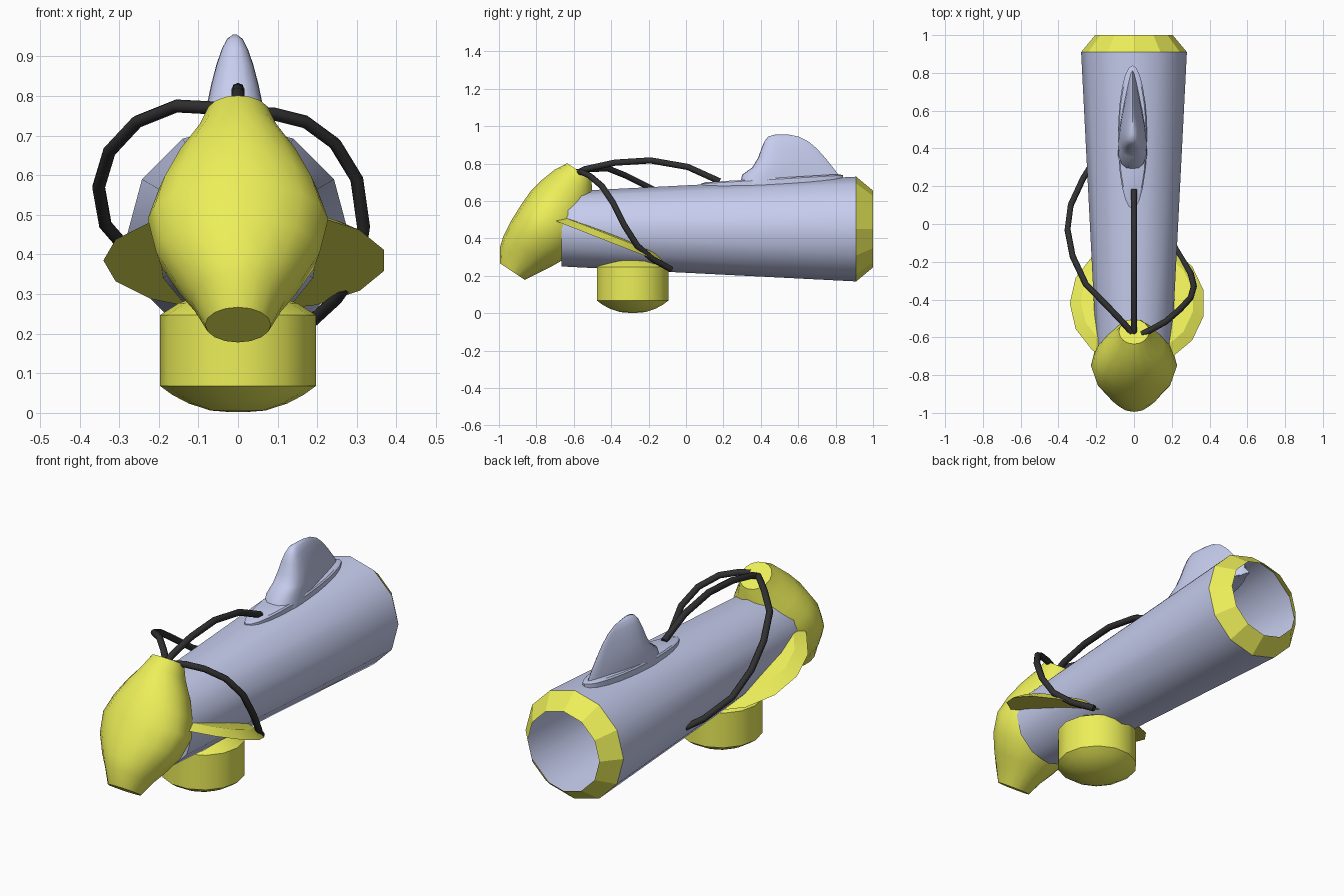
import bpy, bmesh, math
from mathutils import Vector, Matrix

if "Cube" in bpy.data.objects:
    bpy.data.objects.remove(bpy.data.objects["Cube"])


def material(name, rgb):
    m = bpy.data.materials.new(name)
    m.diffuse_color = (*rgb, 1)
    m.use_nodes = True
    m.node_tree.nodes["Principled BSDF"].inputs["Base Color"].default_value = m.diffuse_color
    return m


YELLOW = material("yellow", (0.84, 0.86, 0.10))
BLUE = material("pale_blue", (0.57, 0.61, 0.86))
BLACK = material("black", (0.03, 0.03, 0.03))


def loft(name, rings, mat, cap_start=True, cap_end=True, smooth=None):
    """Skin a list of equal-length point rings."""
    bm = bmesh.new()
    vr = [[bm.verts.new(p) for p in ring] for ring in rings]
    n = len(vr[0])
    for a, b in zip(vr, vr[1:]):
        for i in range(n):
            j = (i + 1) % n
            bm.faces.new((a[i], a[j], b[j], b[i]))
    if cap_start:
        bm.faces.new(vr[0][::-1])
    if cap_end:
        bm.faces.new(vr[-1])
    bmesh.ops.recalc_face_normals(bm, faces=bm.faces)
    me = bpy.data.meshes.new(name)
    bm.to_mesh(me)
    bm.free()
    me.materials.append(mat)
    ob = bpy.data.objects.new(name, me)
    bpy.context.collection.objects.link(ob)
    if smooth:
        bpy.ops.object.select_all(action='DESELECT')
        ob.select_set(True)
        bpy.context.view_layer.objects.active = ob
        bpy.ops.object.shade_smooth_by_angle(angle=math.radians(smooth))
    return ob


def circle(r, h, n, matrix, phase=0.0):
    return [matrix @ Vector((r * math.cos(phase + 2 * math.pi * i / n),
                             r * math.sin(phase + 2 * math.pi * i / n), h))
            for i in range(n)]


def lathe(name, profile, n, matrix, mat, phase=0.0, **kw):
    return loft(name, [circle(r, h, n, matrix, phase) for r, h in profile], mat, **kw)


# Main tube along y, open at the back, with a tapered end ring
along_y = Matrix.Translation((0, 0, 0.45)) @ Matrix.Rotation(-math.pi / 2, 4, 'X')
lathe("main_tube", [(0.20, -0.665), (0.28, 0.91)], 12, along_y, BLUE,
      cap_end=False, smooth=35)
lathe("end_ring", [(0.28, 0.91), (0.205, 1.0)], 12, along_y, YELLOW,
      cap_start=False, cap_end=False)

# Tilted bulb at the front: (distance along axis, half width, front depth, back depth)
axis = Vector((0, 0.556, 0.831))
fwd = Vector((0, -0.831, 0.556))
mid = Vector((0, -0.749, 0.49))
stations = [(-0.322, 0.083, 0.08, 0.08), (-0.25, 0.118, 0.128, 0.12),
            (-0.19, 0.158, 0.146, 0.155), (-0.10, 0.207, 0.157, 0.20),
            (0.0, 0.228, 0.16, 0.215), (0.09, 0.20, 0.158, 0.20),
            (0.178, 0.157, 0.14, 0.165), (0.26, 0.104, 0.114, 0.122),
            (0.322, 0.08, 0.079, 0.079)]
bulb = []
for s, w, f, b in stations:
    ring = []
    for i in range(16):
        a = 2 * math.pi * i / 16
        d = math.sin(a) * (f if math.sin(a) > 0 else b)
        ring.append(mid + axis * s + fwd * d + Vector((w * math.cos(a), 0, 0)))
    bulb.append(ring)
loft("front_bulb", bulb, YELLOW, smooth=40)

# Domed drum underneath
drum = [(0.02, 0.002), (0.07, 0.006), (0.125, 0.024), (0.165, 0.045), (0.197, 0.068),
        (0.197, 0.247), (0.15, 0.277), (0.07, 0.305)]
lathe("lower_drum", drum, 14, Matrix.Translation((0, -0.285, 0)), YELLOW, smooth=35)

# Tilted disc whose sides stick out as wings
tilt = Matrix.Translation((0.018, -0.42, 0.385)) @ Matrix.Rotation(math.radians(-21.3), 4, 'X')
lathe("wing_disc", [(0.358, 0), (0.30, 0.035), (0.15, 0.045)], 15, tilt, YELLOW,
      phase=math.pi, smooth=25)

# Saddle plate under the top fin
plate = []
for k, h in ((1.0, 0.64), (1.0, 0.715), (0.93, 0.722)):
    plate.append([(-0.008 + 0.077 * k * math.cos(a), 0.46 + 0.38 * k * math.sin(a),
                   h + 0.06 * 0.38 * k * math.sin(a))
                  for a in (2 * math.pi * i / 24 for i in range(24))])
loft("fin_base", plate, BLUE, smooth=35)

# Top fin: (z, front y, back y, half width), blunt at the front and sharp behind
levels = [(0.66, 0.28, 0.88, 0.09), (0.74, 0.30, 0.815, 0.086), (0.78, 0.355, 0.785, 0.08),
          (0.83, 0.385, 0.745, 0.068), (0.88, 0.403, 0.70, 0.053), (0.92, 0.42, 0.652, 0.037),
          (0.945, 0.44, 0.60, 0.022), (0.955, 0.475, 0.55, 0.006)]
fin = []
for z, yf, yb, w in levels:
    ring = []
    for i in range(20):
        a = 2 * math.pi * i / 20
        t = (1 - math.cos(a)) / 2
        x = w * math.sin(a) * (1.25 - 0.95 * t)
        ring.append((-0.008 + x, yf + (yb - yf) * t ** 1.3, z))
    fin.append(ring)
loft("top_fin", fin, BLUE, smooth=50)


# Cables from the top of the bulb
def cable(name, pts):
    cu = bpy.data.curves.new(name, 'CURVE')
    cu.dimensions = '3D'
    cu.bevel_depth = 0.0165
    cu.bevel_resolution = 2
    cu.use_fill_caps = True
    sp = cu.splines.new('POLY')
    sp.points.add(len(pts) - 1)
    for p, co in zip(sp.points, pts):
        p.co = (*co, 1)
    cu.materials.append(BLACK)
    ob = bpy.data.objects.new(name, cu)
    bpy.context.collection.objects.link(ob)


cable("centre_cable", [(0, -0.58, 0.75), (0, -0.54, 0.77), (0, -0.38, 0.805), (0, -0.19, 0.817),
                       (0, 0.01, 0.782), (0, 0.18, 0.705)])
cable("left_cable", [(-0.01, -0.575, 0.755), (-0.06, -0.52, 0.77), (-0.155, -0.42, 0.775),
                     (-0.255, -0.32, 0.735), (-0.325, -0.17, 0.66), (-0.352, -0.03, 0.57),
                     (-0.335, 0.10, 0.475), (-0.27, 0.24, 0.40), (-0.22, 0.32, 0.37)])
cable("right_cable", [(0.04, -0.585, 0.755), (0.09, -0.56, 0.755), (0.17, -0.515, 0.735),
                      (0.245, -0.45, 0.68), (0.30, -0.39, 0.59), (0.317, -0.33, 0.47),
                      (0.30, -0.26, 0.36), (0.25, -0.18, 0.29), (0.19, -0.08, 0.235)])
